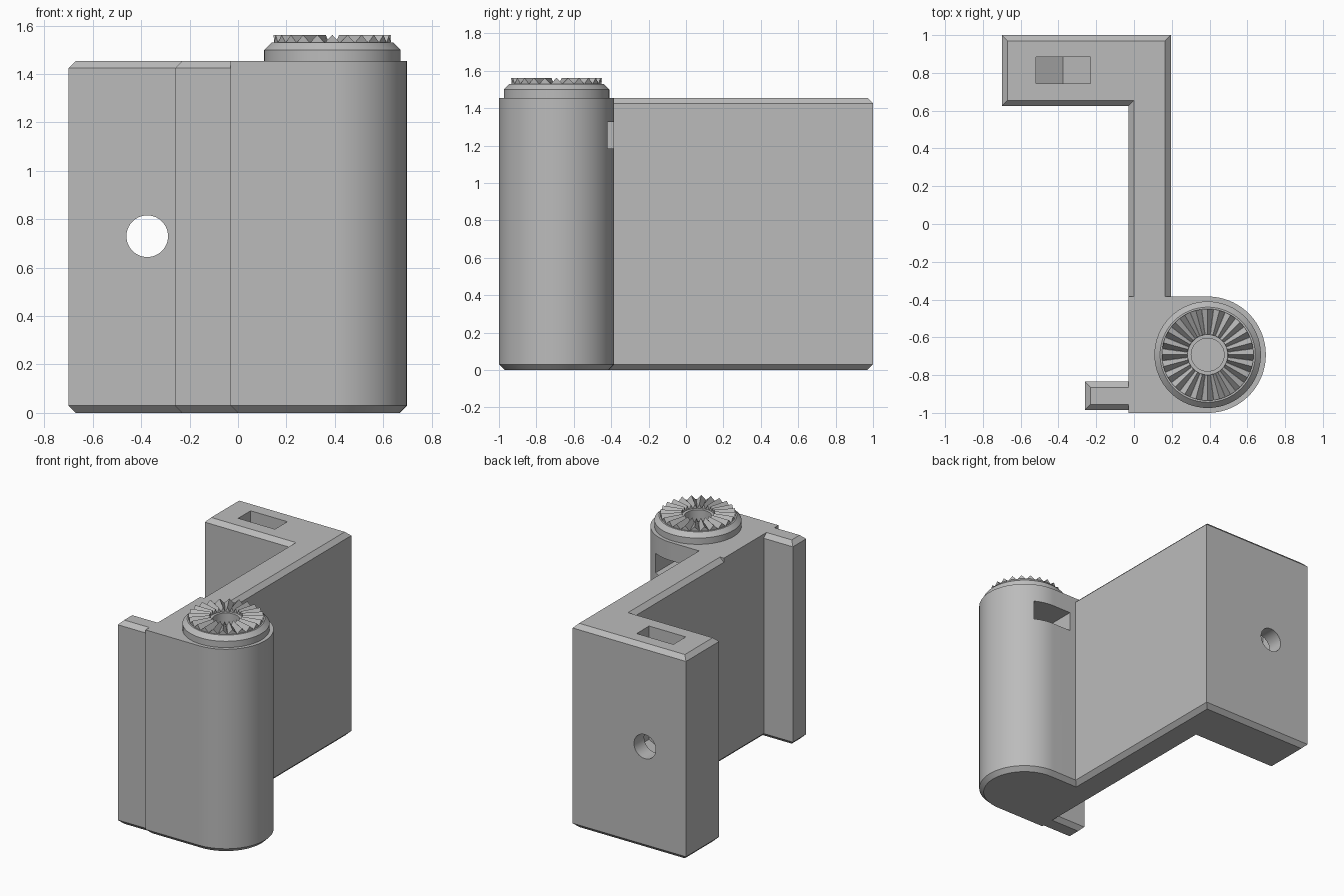
import bpy, bmesh, math
from mathutils import Matrix

if "Cube" in bpy.data.objects:
    bpy.data.objects.remove(bpy.data.objects["Cube"])

TOP, CH = 1.455, 0.03
PX, PY, PR = 0.39, -0.692, 0.308      # pivot centre and radius
HX, HY, HZ = -0.375, 0.815, 0.73      # bolt hole in the rear block

grey = bpy.data.materials.new("plain grey")
grey.use_nodes = True
grey.diffuse_color = (0.5, 0.5, 0.5, 1)
grey.node_tree.nodes["Principled BSDF"].inputs["Base Color"].default_value = (0.5, 0.5, 0.5, 1)


def add_object(name, bm):
    bmesh.ops.recalc_face_normals(bm, faces=bm.faces)
    mesh = bpy.data.meshes.new(name)
    bm.to_mesh(mesh)
    bm.free()
    mesh.materials.append(grey)
    ob = bpy.data.objects.new(name, mesh)
    bpy.context.collection.objects.link(ob)
    return ob


def prism(name, outline, z0, z1, bevel_top=0, bevel_bottom=0, matrix=None):
    """Extruded outline with optional chamfered rims."""
    def inset(d):
        n, out = len(outline), []
        for i, (x, y) in enumerate(outline):
            (ax, ay), (bx, by) = outline[i - 1], outline[(i + 1) % n]
            l1, l2 = math.hypot(x - ax, y - ay), math.hypot(bx - x, by - y)
            n1 = (-(y - ay) / l1, (x - ax) / l1)
            n2 = (-(by - y) / l2, (bx - x) / l2)
            k = d / (1 + n1[0] * n2[0] + n1[1] * n2[1])
            out.append((x + (n1[0] + n2[0]) * k, y + (n1[1] + n2[1]) * k))
        return out
    levels = [(z0, bevel_bottom)]
    if bevel_bottom:
        levels.append((z0 + bevel_bottom, 0))
    if bevel_top:
        levels.append((z1 - bevel_top, 0))
    levels.append((z1, bevel_top))
    bm = bmesh.new()
    rings = [[bm.verts.new((x, y, z)) for x, y in inset(d)] for z, d in levels]
    n = len(outline)
    for a, b in zip(rings, rings[1:]):
        for i in range(n):
            j = (i + 1) % n
            bm.faces.new((a[i], a[j], b[j], b[i]))
    bm.faces.new(rings[0][::-1])
    bm.faces.new(rings[-1])
    if matrix:
        bm.transform(matrix)
    return add_object(name, bm)


def arc(cx, cy, r, a0, a1, steps):
    angles = [math.radians(a0 + (a1 - a0) * i / steps) for i in range(steps + 1)]
    return [(cx + r * math.cos(a), cy + r * math.sin(a)) for a in angles]


def circle(cx, cy, r, steps=64):
    return arc(cx, cy, r, 0, 360, steps)[:-1]


def nut_slot(width, length):
    """Slot running to +y, closed by half a hexagon around the origin."""
    h = width / 2
    t = h * math.tan(math.radians(30))
    return [(0, -2 * t), (h, -t), (h, length), (-h, length), (-h, -t)]


def combine(target, tool, operation):
    mod = target.modifiers.new(operation, 'BOOLEAN')
    mod.operation, mod.solver, mod.object = operation, 'EXACT', tool
    tool.hide_render = True
    bpy.context.view_layer.objects.active = target
    bpy.ops.object.modifier_apply(modifier=mod.name)
    bpy.data.objects.remove(tool)


# Pivot housing: straight on the left, round on the right
bracket = prism("bracket", [(-0.03, PY + PR), (-0.03, PY - PR)]
                + arc(PX, PY, PR, -90, 90, 48), 0, TOP, 0, CH)

# Rear block and connecting arm
arm = prism("arm", [(-0.7, 1), (-0.7, 0.625), (-0.03, 0.625), (-0.03, -0.45),
                    (0.195, -0.45), (0.195, 1)], 0, TOP, CH, CH)
combine(bracket, arm, 'UNION')

# Small side tab
tab = prism("tab", [(-0.26, -0.985), (0.1, -0.985), (0.1, -0.835), (-0.26, -0.835)],
            0, TOP, CH, CH)
combine(bracket, tab, 'UNION')

# Collar on the pivot
collar = prism("collar", circle(PX, PY, 0.282), TOP - 0.1, 1.53, CH)
combine(bracket, collar, 'UNION')

# Bolt holes and captive nut slots
combine(bracket, prism("pivot_bore", circle(PX, PY, 0.087), 0.95, 1.7), 'DIFFERENCE')
combine(bracket, prism("pivot_nut_slot", nut_slot(0.29, 0.5), 1.185, 1.325,
                       matrix=Matrix.Translation((PX, PY, 0))), 'DIFFERENCE')
stand = Matrix.Translation((HX, HY, HZ)) @ Matrix.Rotation(math.radians(90), 4, 'X')
combine(bracket, prism("block_bore", circle(0, 0, 0.086), -0.4, 0.4, matrix=stand), 'DIFFERENCE')
combine(bracket, prism("block_nut_slot", nut_slot(0.29, 1), -0.07, 0.07, matrix=stand), 'DIFFERENCE')

# Ring of radial locking teeth
bm = bmesh.new()
TEETH = 24
for i in range(TEETH):
    a, step = math.tau * i / TEETH, math.pi / TEETH
    ends = []
    for r in (0.107, 0.243):
        ends.append([bm.verts.new((PX + r * math.cos(a + k * step),
                                   PY + r * math.sin(a + k * step), z))
                     for k, z in ((-1, 1.529), (0, 1.562), (1, 1.529))])
    inner, outer = ends
    bm.faces.new(inner)
    bm.faces.new(outer[::-1])
    for k in range(3):
        j = (k + 1) % 3
        bm.faces.new((inner[k], outer[k], outer[j], inner[j]))
add_object("locking_teeth", bm)

# Smooth the round walls, keep the edges sharp
bpy.ops.object.select_all(action='DESELECT')
bracket.select_set(True)
bpy.context.view_layer.objects.active = bracket
bpy.ops.object.shade_smooth_by_angle(angle=math.radians(25))
